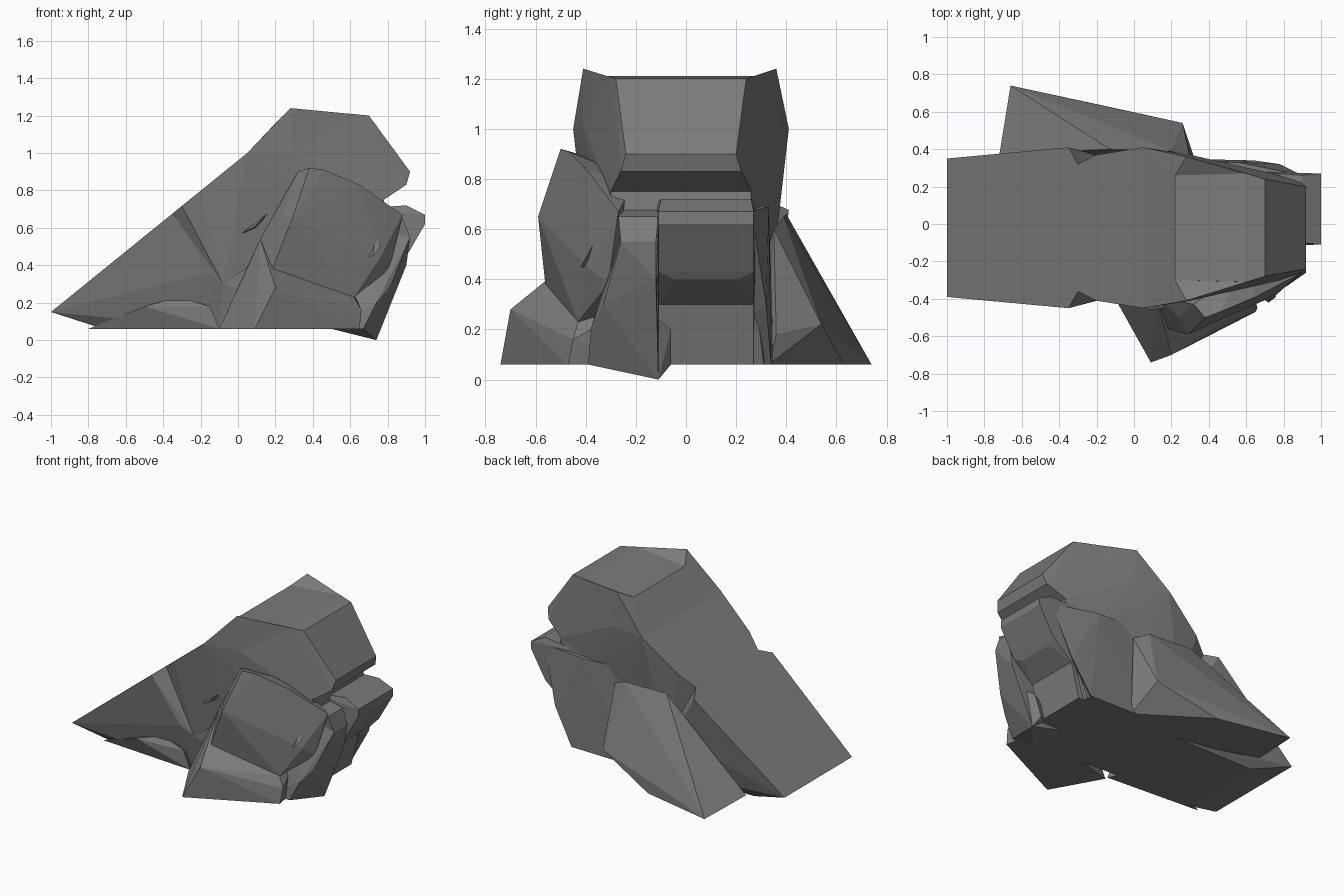
import bpy
import bmesh

cube = bpy.data.objects.get("Cube")
if cube:
    bpy.data.objects.remove(cube, do_unlink=True)

# One stone colour
stone = bpy.data.materials.new("grey_stone")
stone.use_nodes = True
GREY = (.2, .2, .2, 1)
stone.diffuse_color = GREY
stone.node_tree.nodes["Principled BSDF"].inputs["Base Color"].default_value = GREY

GROUND = .06


def boulder(name, corners):
    """Flat-faced rock chunk: the convex hull of a few corners."""
    bm = bmesh.new()
    for corner in corners:
        bm.verts.new(corner)
    hull = bmesh.ops.convex_hull(bm, input=bm.verts)
    inner = {item for item in hull["geom_interior"] + hull["geom_unused"]
             if isinstance(item, bmesh.types.BMVert)}
    bmesh.ops.delete(bm, geom=list(inner), context="VERTS")
    bmesh.ops.dissolve_limit(bm, angle_limit=.02, verts=bm.verts, edges=bm.edges)
    bmesh.ops.recalc_face_normals(bm, faces=bm.faces)
    mesh = bpy.data.meshes.new(name)
    bm.to_mesh(mesh)
    bm.free()
    mesh.materials.append(stone)
    bpy.context.collection.objects.link(bpy.data.objects.new(name, mesh))


def ribs(*rows, centre=-.02):
    """Mirrored corner pairs; each row is x, z and half the width."""
    return [(x, centre + side * half, z) for x, z, half in rows for side in (-1, 1)]


def slope(x, half):
    """A rib lying on the long sloping face."""
    return x, .15 + .81 * (x + 1), half


# Ribs shared by neighbouring chunks
tip = slope(-1, .37)
tail_end = slope(-.35, .43)
groove = slope(-.3, .34)
neck = slope(.05, .43)
crease = (-.08, .3, .35)
heel = (-.72, GROUND, .3)
hollow = (-.1, GROUND, .3)
waist = (.5, .67, .33)
cheek = (.3, 1, .39)
throat = (.78, .75, .28)

# Sloping slab, stepped in at the groove
boulder("slab_tail", ribs(tip, tail_end, groove, (-.16, .36, .38), heel, crease, hollow))
boulder("slab_upper", ribs(groove, slope(-.2, .39), neck, crease, waist, cheek, (.2, .5, .35)))

# Overhanging head with a bevelled end face
brow = (.22, 1.18, .28)
crown = (.7, 1.2, .26)
snout = (.92, .9, .22)
lip = (.9, .83, .24)
boulder("head", ribs(neck, brow, (.6, 1.21, .29), crown, snout, lip, throat, cheek, waist))

# Raised crest on each side of the head
for label, side in (("right", -1), ("left", 1)):
    peak = (.28, side * .385 - .025, 1.24)
    flank = [corner for corner in ribs(neck, brow, crown, cheek) if corner[1] * side > 0]
    boulder(label + "_crest", [peak] + flank)

# Core beneath the head
boulder("core", ribs(crease, hollow, waist, throat, (.8, .55, .27), (.7, .3, .3),
                     (.64, GROUND, .33)))

# Ledge along the right foot of the slab
boulder("right_ledge", [
    (-.8, -.33, GROUND), (-.5, -.4, .18), (-.32, -.36, .23), (-.15, -.38, .18),
    (-.1, -.38, GROUND), (-.4, -.2, .2), (-.2, -.2, GROUND)])

# Right buttress: shoulder above, toe below, sharing the shelf corners
shelf = [(.18, -.56, .37), (.62, -.43, .23), (.12, -.38, .54), (.6, -.2, .3)]
boulder("shoulder", shelf + [
    (.24, -.5, .67), (.29, -.59, .65), (.32, -.43, .9), (.38, -.5, .92),
    (.46, -.47, .91), (.65, -.39, .83), (.88, -.27, .67), (.76, -.38, .44),
    (.81, -.31, .38), (.6, -.2, .8)])
boulder("toe", shelf + [
    (.09, -.74, GROUND), (.2, -.7, .28), (-.1, -.4, GROUND),
    (.65, -.47, GROUND), (.66, -.45, .16), (.6, -.2, GROUND)])

# Small chips wedged into the buttress
boulder("shoulder_chip", [
    (.66, -.38, .44), (.74, -.36, .56), (.76, -.39, .5), (.72, -.42, .45)])
boulder("upper_chip", [
    (.02, -.41, .57), (.08, -.46, .6), (.16, -.45, .68), (.1, -.36, .6)])

# Leaning outer pillar with a knob above and a chip at its foot
outer_top = ribs((.92, .55, .07), (.7, .6, .07), centre=-.19)
pillar_foot = (.74, -.11, 0)
boulder("outer_pillar", outer_top + ribs(
    (.82, .3, .08), (.74, .2, .13), (.67, GROUND, .14), (.5, GROUND, .14),
    centre=-.25) + [pillar_foot, (.9, -.12, .4)])
boulder("outer_knob", outer_top + ribs((.88, .65, .08), (.7, .7, .08), centre=-.19))
boulder("foot_chip", [
    pillar_foot, (.79, -.11, .24), (.76, -.06, .2), (.71, -.06, GROUND), (.6, -.1, .1)])

# Inner pillar: overhanging top on a recessed base
bend = (.74, .3, .19)
boulder("pillar_top", ribs(
    (.9, .72, .18), (1, .67, .19), (1, .62, .19), (.89, .43, .19), (.87, .4, .13),
    bend, (.6, .7, .2), (.6, .3, .2), centre=.08))
boulder("pillar_base", ribs(
    bend, (.68, GROUND, .19), (.5, .3, .2), (.5, GROUND, .2), centre=.08))

# Left buttress running down to a pointed foot
boulder("left_buttress", [
    (-.66, .74, GROUND), (.26, .54, .22), (-.15, .63, GROUND), (-.13, .4, .66),
    (.2, .39, .65), (.3, .35, .6), (.32, .36, .18), (.3, .33, GROUND),
    (-.72, .37, .1), (0, .2, GROUND)])

# Left wall between the buttress and the pillars
boulder("left_wall", [
    (.3, .33, .7), (.56, .33, .69), (.9, .26, .67), (.78, .32, .3),
    (.64, .34, GROUND), (.2, .35, GROUND), (.3, 0, .7), (.3, 0, GROUND)])
